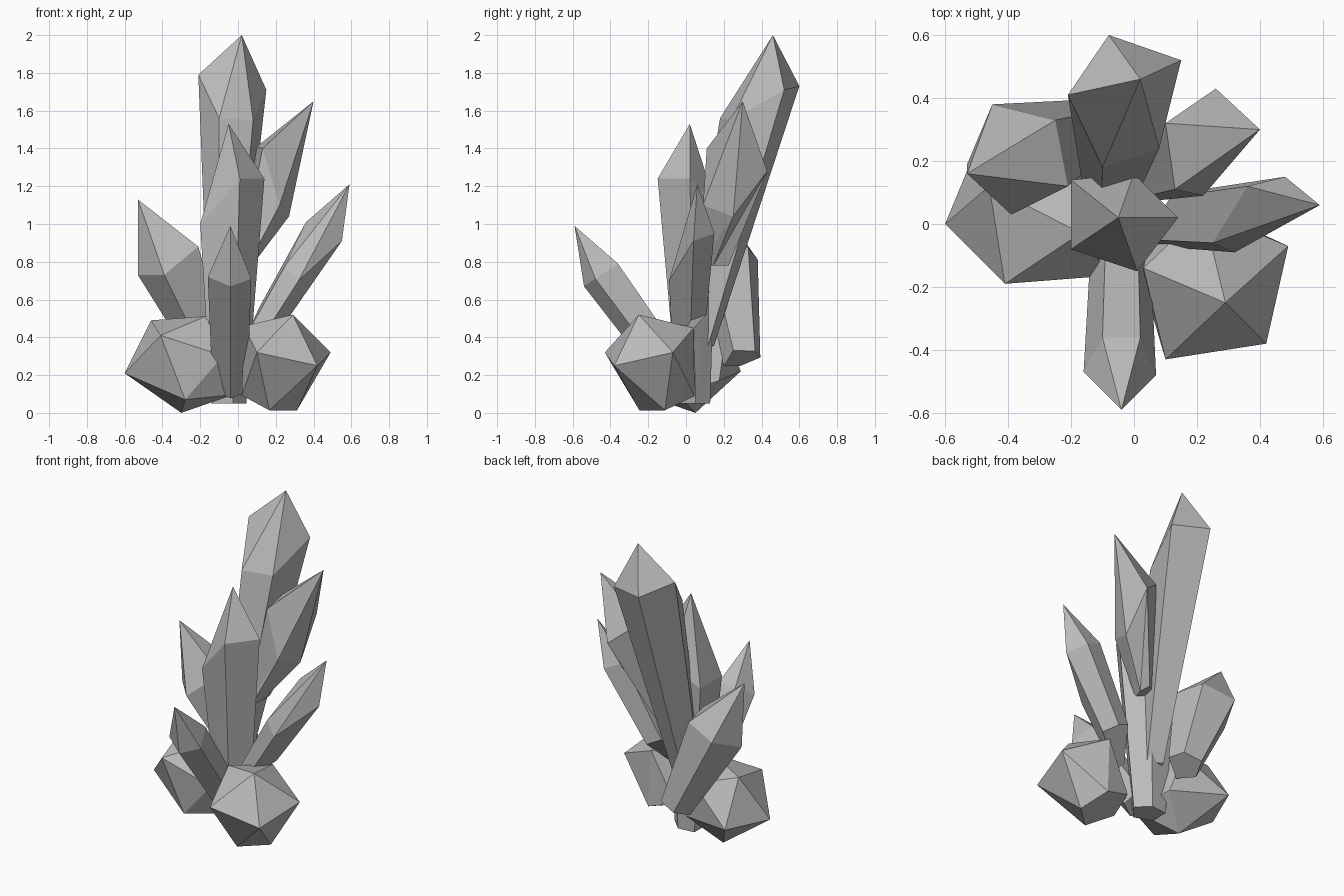
import bpy
import bmesh
from mathutils import Vector

default_cube = bpy.data.objects.get("Cube")
if default_cube:
    bpy.data.objects.remove(default_cube, do_unlink=True)

# One plain grey stone colour
stone = bpy.data.materials.new("grey_stone")
stone.use_nodes = True
stone_colour = (0.5, 0.5, 0.5, 1)
stone.diffuse_color = stone_colour
stone.node_tree.nodes["Principled BSDF"].inputs["Base Color"].default_value = stone_colour


def crystal(name, tip, shoulder, foot, foot_scale, foot_tilt=1.0, twist=0):
    """Pointed five-sided crystal: tip, widest cross-section, and a smaller
    copy of that cross-section as the foot. foot_tilt scales its slope;
    twist=1 turns the foot by half a side, for squat rocks."""
    shoulder = [Vector(point) for point in shoulder]
    sides = len(shoulder)
    centre = sum(shoulder, Vector()) / sides
    shrink = Vector((foot_scale, foot_scale, foot_scale * foot_tilt))
    bm = bmesh.new()
    apex = bm.verts.new(tip)
    upper = [bm.verts.new(point) for point in shoulder]
    lower = []
    for i in range(sides):
        outline = (shoulder[i] + shoulder[(i + twist) % sides]) / 2
        lower.append(bm.verts.new(Vector(foot) + (outline - centre) * shrink))
    for i in range(sides):
        j = (i + 1) % sides
        bm.faces.new((apex, upper[i], upper[j]))
        bm.faces.new((upper[i], lower[i], upper[j]))
        bm.faces.new((upper[j], lower[i], lower[j]))
    bm.faces.new(lower)
    bmesh.ops.recalc_face_normals(bm, faces=bm.faces[:])
    mesh = bpy.data.meshes.new(name)
    bm.to_mesh(mesh)
    bm.free()
    mesh.materials.append(stone)
    obj = bpy.data.objects.new(name, mesh)
    bpy.context.collection.objects.link(obj)


# Tall upright crystals
crystal("tall_back_crystal", (0.02, 0.46, 2),
        [(-0.21, 0.41, 1.79), (-0.08, 0.6, 1.73), (0.15, 0.52, 1.71),
         (0.08, 0.24, 1.55), (-0.1, 0.18, 1.56)],
        foot=(-0.08, 0.06, 0.33), foot_scale=0.42)
crystal("central_crystal", (-0.05, 0.02, 1.53),
        [(-0.2, -0.08, 1), (0.01, -0.15, 1.24), (0.14, 0.02, 1.24),
         (0, 0.16, 1.1), (-0.2, 0.14, 1)],
        foot=(-0.06, 0.05, 0.05), foot_scale=0.55, foot_tilt=0)

# Leaning side crystals
crystal("right_back_crystal", (0.4, 0.3, 1.65),
        [(0.26, 0.43, 1.28), (0.1, 0.32, 1.41), (0.13, 0.11, 1.4),
         (0.22, 0.09, 1.1), (0.27, 0.25, 1.04)],
        foot=(0.04, 0.14, 0.78), foot_scale=0.45, foot_tilt=0)
crystal("right_crystal", (0.59, 0.06, 1.21),
        [(0.55, 0.04, 0.91), (0.48, 0.15, 0.95), (0.36, 0.12, 1.01),
         (0.25, -0.06, 0.78), (0.32, -0.09, 0.7)],
        foot=(0.14, 0.02, 0.46), foot_scale=0.75)
crystal("left_back_crystal", (-0.53, 0.16, 1.13),
        [(-0.53, 0.19, 0.73), (-0.45, 0.38, 0.81), (-0.25, 0.33, 0.87),
         (-0.21, 0.12, 0.88), (-0.39, 0.03, 0.73)],
        foot=(-0.14, 0.3, 0.29), foot_scale=0.55)
crystal("front_crystal", (-0.04, -0.59, 0.99),
        [(-0.1, -0.36, 0.79), (0.02, -0.36, 0.79), (0.07, -0.48, 0.71),
         (-0.04, -0.54, 0.67), (-0.16, -0.47, 0.72)],
        foot=(-0.04, 0, 0.13), foot_scale=0.8)

# Squat rocks at the base
crystal("right_rock", (0.29, -0.25, 0.52),
        [(0.49, -0.07, 0.32), (0.42, -0.38, 0.25), (0.1, -0.43, 0.32),
         (0.03, -0.14, 0.46), (0.22, 0.04, 0.45)],
        foot=(0.16, -0.09, 0.07), foot_scale=0.75, twist=1)
crystal("left_rock", (-0.6, 0, 0.21),
        [(-0.46, 0.12, 0.49), (-0.41, -0.19, 0.41), (-0.28, -0.15, 0.07),
         (-0.3, 0.05, 0), (-0.48, 0.29, 0.22)],
        foot=(-0.12, 0.03, 0.3), foot_scale=1, twist=1)
